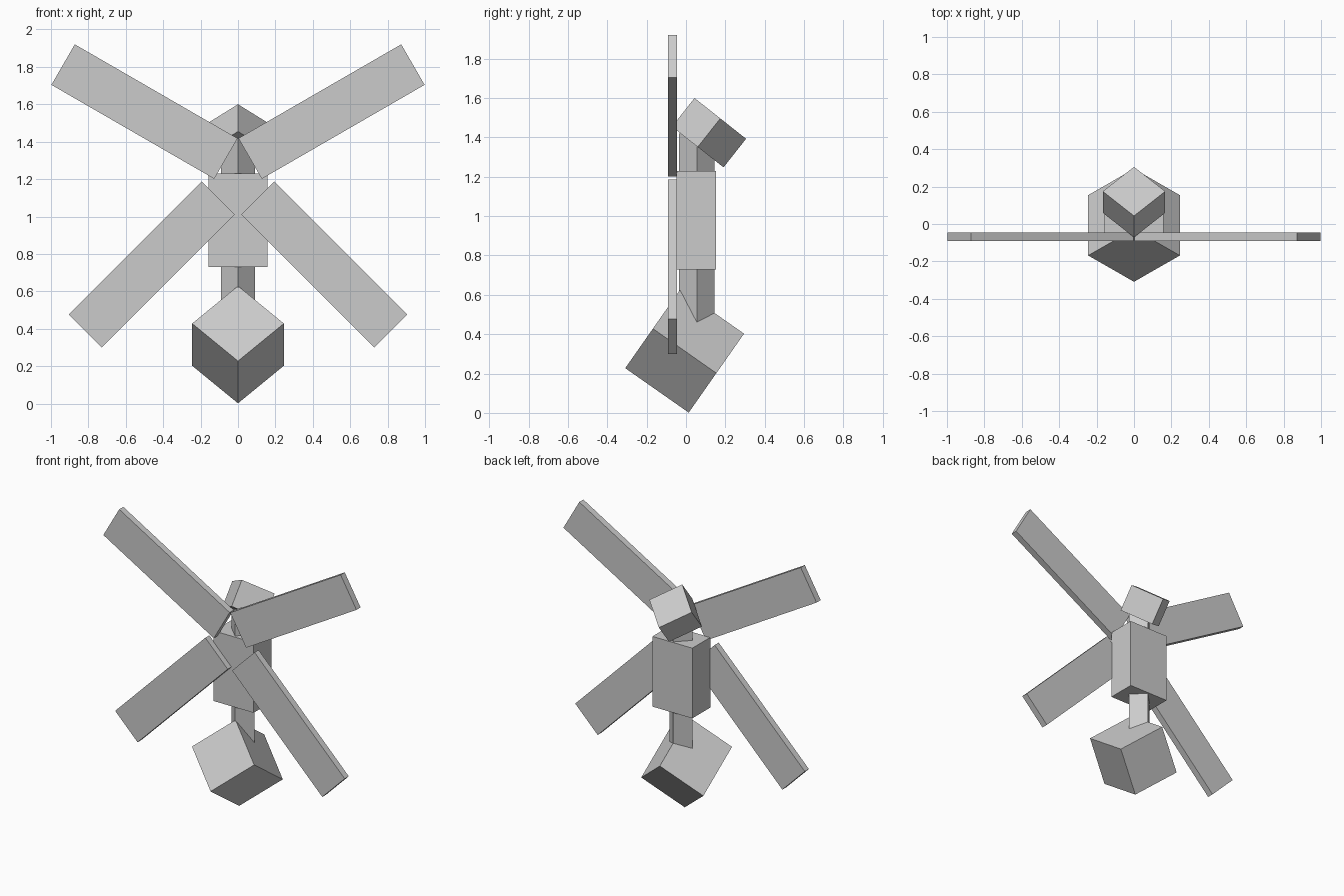
import bpy
from math import radians

if "Cube" in bpy.data.objects:
    bpy.data.objects.remove(bpy.data.objects["Cube"])


def prism(name, radius, depth, loc, tilt=0):
    # Square prism with its corners on the local x and y axes
    bpy.ops.mesh.primitive_cylinder_add(vertices=4, radius=radius, depth=depth,
                                        location=loc, rotation=(radians(tilt), 0, 0))
    bpy.context.object.name = name


def box(name, size, loc, turn=0):
    # Box turned around the y axis
    bpy.ops.mesh.primitive_cube_add(size=1, location=loc, rotation=(0, radians(turn), 0))
    ob = bpy.context.object
    ob.name = name
    ob.scale = size
    bpy.ops.object.transform_apply(location=False, rotation=False, scale=True)


# Body, from the tilted lower block up to the small tilted head
prism("lower_block", 0.245, 0.394, (0, -0.007, 0.315), 55)
prism("spine", 0.09, 1.02, (0, 0.055, 0.91))
box("torso", (0.314, 0.202, 0.5), (0, 0.052, 0.98))
prism("head", 0.167, 0.185, (0, 0.117, 1.424), -38.3)

# Flat wings, mirrored left and right
for side, s in (("right", 1), ("left", -1)):
    box("upper_wing_" + side, (1.005, 0.046, 0.25), (s * 0.5, -0.068, 1.561), -30 * s)
    box("lower_wing_" + side, (1.005, 0.046, 0.25), (s * 0.461, -0.068, 0.743), 45 * s)
